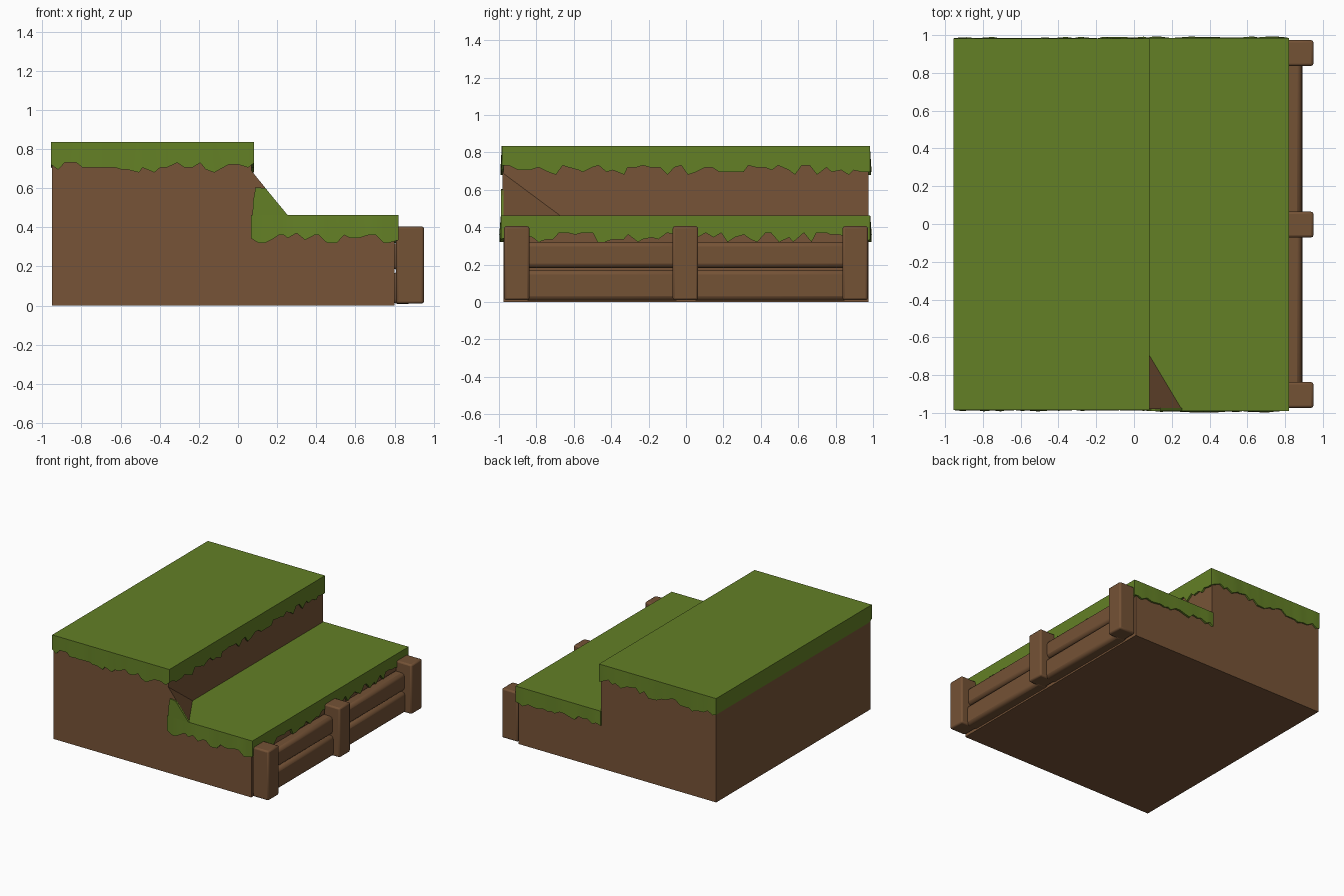
import bpy, bmesh, random

if "Cube" in bpy.data.objects:
    bpy.data.objects.remove(bpy.data.objects["Cube"])

random.seed(4)


def material(name, rgb):
    m = bpy.data.materials.new(name)
    m.diffuse_color = (*rgb, 1)
    m.use_nodes = True
    m.node_tree.nodes["Principled BSDF"].inputs["Base Color"].default_value = m.diffuse_color
    return m


GRASS = material("grass green", (0.125, 0.215, 0.019))
DIRT = material("earth brown", (0.185, 0.088, 0.038))
WOOD = material("wood brown", (0.175, 0.084, 0.036))


def finish(bm, name, mat, bevel=0):
    bmesh.ops.recalc_face_normals(bm, faces=bm.faces)
    me = bpy.data.meshes.new(name)
    bm.to_mesh(me)
    bm.free()
    me.materials.append(mat)
    ob = bpy.data.objects.new(name, me)
    bpy.context.collection.objects.link(ob)
    if bevel:
        mod = ob.modifiers.new("soft edges", 'BEVEL')
        mod.width = bevel
        mod.segments = 2
    return ob


def extrude_xz(name, profile, y0, y1, mat, bevel=0):
    """Solid from an (x, z) outline extruded along y."""
    bm = bmesh.new()
    a = [bm.verts.new((x, y0, z)) for x, z in profile]
    b = [bm.verts.new((x, y1, z)) for x, z in profile]
    bm.faces.new(a)
    bm.faces.new(b)
    for i in range(len(a)):
        j = (i + 1) % len(a)
        bm.faces.new((a[i], a[j], b[j], b[i]))
    return finish(bm, name, mat, bevel)


def grass_cap(name, x0, x1, y0, y1, top, hem, smooth_left):
    """Turf slab whose hanging sides end in a ragged hem, open underneath."""
    corners = [(x0, y0), (x1, y0), (x1, y1), (x0, y1)]
    outward = [(0, -1), (1, 0), (0, 1), (-1, 0)]
    ring = []
    for k in range(4):
        (ax, ay), (bx, by) = corners[k], corners[(k + 1) % 4]
        length = abs(bx - ax) + abs(by - ay)
        n = round(length / 0.04)
        for i in range(n):
            t = (i + (random.uniform(-0.3, 0.3) if i else 0)) / n
            drop = random.choice((0.025, 0.015, 0.0, -0.01, -0.025))
            flare = random.uniform(0, 0.009) if i and k in (0, 2) else 0
            if k == 3 and smooth_left:
                drop = flare = 0
            ring.append((ax + (bx - ax) * t, ay + (by - ay) * t, hem + drop,
                         outward[k][0] * flare, outward[k][1] * flare))
    bm = bmesh.new()
    upper = [bm.verts.new((x, y, top)) for x, y, *_ in ring]
    lower = [bm.verts.new((x + fx, y + fy, z)) for x, y, z, fx, fy in ring]
    inner = [bm.verts.new((min(max(x, x0 + 0.03), x1 - 0.03),
                           min(max(y, y0 + 0.03), y1 - 0.03), z))
             for x, y, z, *_ in ring]
    bm.faces.new(upper)
    for i in range(len(ring)):
        j = (i + 1) % len(ring)
        bm.faces.new((upper[i], upper[j], lower[j], lower[i]))
        bm.faces.new((lower[i], lower[j], inner[j], inner[i]))
    return finish(bm, name, mat=GRASS)


def box(name, x0, x1, y0, y1, z0, z1, mat, bevel):
    return extrude_xz(name, [(x0, z0), (x1, z0), (x1, z1), (x0, z1)], y0, y1, mat, bevel)


# Stepped earth bank
extrude_xz("earth_bank", [(-0.95, 0), (0.80, 0), (0.80, 0.43), (0.068, 0.43),
                          (0.068, 0.80), (-0.95, 0.80)], -0.975, 0.975, DIRT)

# Turf on both levels
grass_cap("upper_turf", -0.955, 0.082, -0.985, 0.983, 0.835, 0.705, True)
grass_cap("lower_turf", 0.066, 0.82, -0.99, 0.985, 0.462, 0.345, True)

# Collapsed earth wedge in the front corner of the step
bm = bmesh.new()
v = [bm.verts.new(p) for p in ((0.06, -0.98, 0.70), (0.27, -0.98, 0.44),
                               (0.06, -0.98, 0.44), (0.06, -0.63, 0.44))]
for f in ((0, 1, 2), (0, 1, 3), (0, 2, 3), (1, 2, 3)):
    bm.faces.new([v[i] for i in f])
finish(bm, "earth_wedge", DIRT)

# Turf flap climbing the front of the wedge
extrude_xz("turf_flap", [(0.068, 0.36), (0.26, 0.36), (0.26, 0.455), (0.14, 0.60),
                         (0.09, 0.605), (0.078, 0.54)], -0.99, -0.975, GRASS)

# Retaining fence: three posts, two rails in each bay
for i, y in enumerate((-0.905, -0.003, 0.905)):
    box(f"fence_post_{i + 1}", 0.808, 0.95, y - 0.068, y + 0.068, 0.01, 0.405, WOOD, 0.012)
for i, (y0, y1) in enumerate(((-0.87, -0.03), (0.03, 0.87))):
    for label, z0, z1, x1 in (("lower", 0.008, 0.172, 0.893), ("upper", 0.182, 0.322, 0.887)):
        box(f"{label}_rail_{i + 1}", 0.79, x1, y0, y1, z0, z1, WOOD, 0.025)

# Smooth shading that keeps hard edges
for ob in bpy.context.collection.objects:
    ob.select_set(True)
    bpy.context.view_layer.objects.active = ob
bpy.ops.object.shade_smooth_by_angle()
